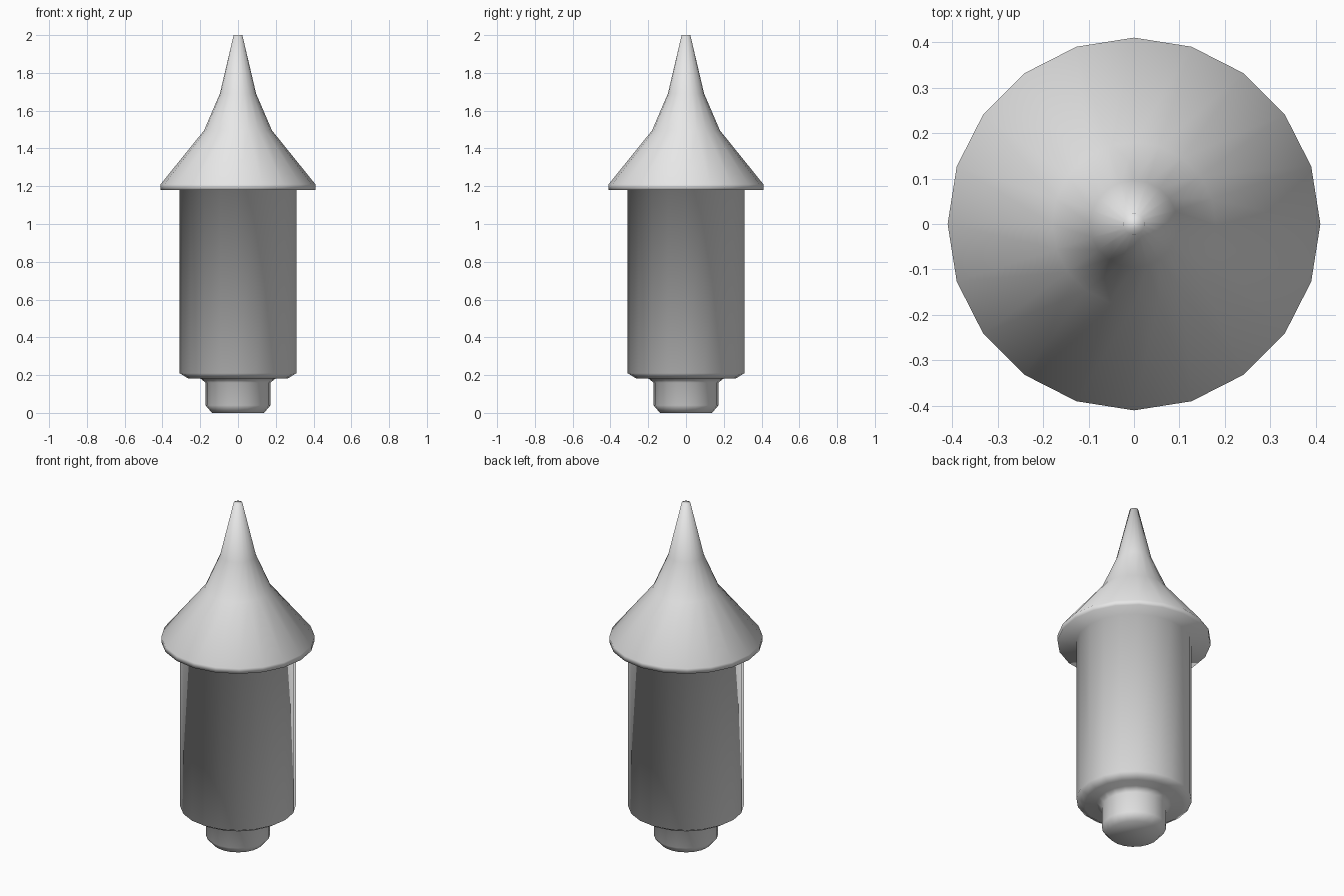
import bpy
import bmesh
from math import tau
from mathutils import Matrix

cube = bpy.data.objects.get("Cube")
if cube:
    bpy.data.objects.remove(cube, do_unlink=True)

SIDES = 20

# One plain grey for the whole model
grey = bpy.data.materials.new("light grey")
grey.use_nodes = True
colour = (0.8, 0.8, 0.8, 1.0)
grey.diffuse_color = colour
grey.node_tree.nodes["Principled BSDF"].inputs["Base Color"].default_value = colour

# Radius and height, from the foot up to the tip
foot = [(0.138, 0.0), (0.172, 0.04), (0.172, 0.16), (0.2, 0.183)]
barrel = [(0.265, 0.183), (0.309, 0.21), (0.309, 1.18)]
spire = [(0.41, 1.18), (0.41, 1.21), (0.18, 1.495), (0.096, 1.69), (0.023, 2.0)]


def lathe(name, profile):
    """Turn a profile around the z axis into a closed, smooth solid."""
    bm = bmesh.new()
    verts = [bm.verts.new((r, 0, z)) for r, z in profile]
    edges = [bm.edges.new(pair) for pair in zip(verts, verts[1:])]
    bmesh.ops.spin(bm, geom=verts + edges, cent=(0, 0, 0), axis=(0, 0, 1),
                   angle=tau, steps=SIDES)
    bmesh.ops.remove_doubles(bm, verts=bm.verts[:], dist=0.0001)
    # Flat caps on the foot and the tip
    bmesh.ops.holes_fill(bm, edges=[e for e in bm.edges if e.is_boundary], sides=0)
    bmesh.ops.recalc_face_normals(bm, faces=bm.faces[:])
    for face in bm.faces:
        face.smooth = True
    mesh = bpy.data.meshes.new(name)
    bm.to_mesh(mesh)
    bm.free()
    mesh.materials.append(grey)
    obj = bpy.data.objects.new(name, mesh)
    bpy.context.collection.objects.link(obj)
    return obj


# Foot, barrel and spire form one continuous turned surface
lathe("spired_turret", foot + barrel + spire)
